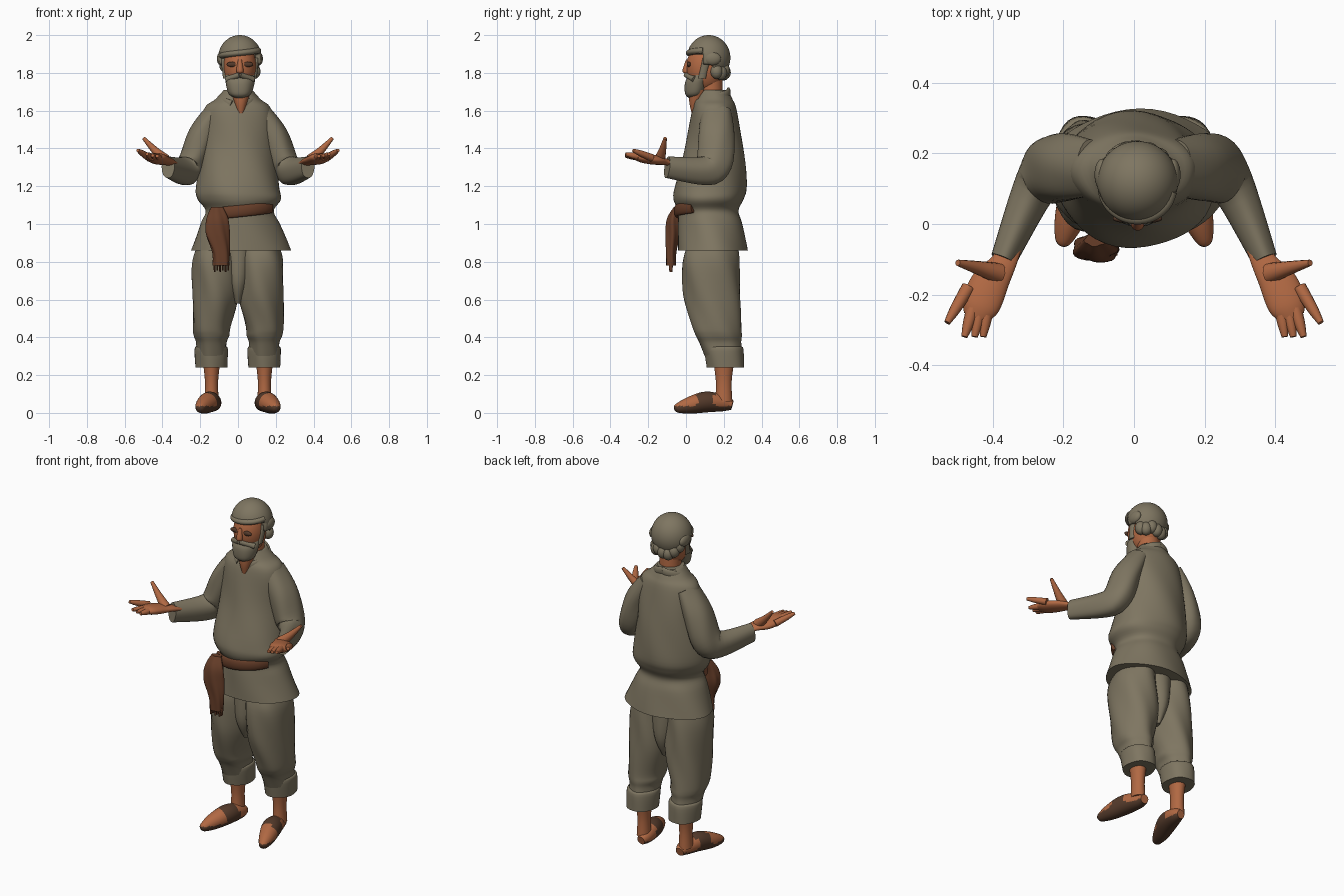
import bpy, bmesh, math, random
from mathutils import Vector

old = bpy.data.objects.get("Cube")
if old:
    bpy.data.objects.remove(old)
random.seed(4)
X, Y, Z = Vector((1, 0, 0)), Vector((0, 1, 0)), Vector((0, 0, 1))


def material(name, *rgb):
    mat = bpy.data.materials.new(name)
    mat.use_nodes = True
    mat.diffuse_color = (*rgb, 1)
    mat.node_tree.nodes["Principled BSDF"].inputs["Base Color"].default_value = (*rgb, 1)
    return mat


drab = material("drab cloth", .21, .18, .12)
skin = material("skin", .44, .14, .056)
brown = material("sash brown", .135, .048, .022)
leather = material("dark leather", .09, .043, .024)


def finish(name, bm, mats, rule=None):
    bmesh.ops.recalc_face_normals(bm, faces=bm.faces)
    for face in bm.faces:
        face.smooth = True
        if rule:
            face.material_index = int(rule(face.calc_center_median()))
    mesh = bpy.data.meshes.new(name)
    bm.to_mesh(mesh)
    bm.free()
    mesh.set_sharp_from_angle(angle=math.radians(50))
    for mat in mats:
        mesh.materials.append(mat)
    ob = bpy.data.objects.new(name, mesh)
    bpy.context.collection.objects.link(ob)
    return ob


def smooth_path(stations, steps):
    """Catmull-Rom interpolation through all station values."""
    padded = [stations[0], *stations, stations[-1]]
    rows = []
    for quad in zip(padded, padded[1:], padded[2:], padded[3:]):
        for i in range(steps):
            t = i / steps
            rows.append([b + t / 2 * (c - a + t * (2 * a - 5 * b + 4 * c - d + t * (3 * (b - c) + d - a)))
                         for a, b, c, d in zip(*quad)])
    return rows + [list(stations[-1])]


def loft(name, mats, stations, hint=None, flat=1, fold=0, seg=32, steps=5, rule=None):
    """Skin ellipses (x, y, z, radius[, second radius]); rings are level unless a hint axis is given."""
    rows = smooth_path([p if len(p) > 4 else (*p, p[-1] * flat) for p in stations], steps)
    bm = bmesh.new()
    rings = []
    for i, (x, y, z, wide, deep) in enumerate(rows):
        across, along = X, Y
        if hint:
            before, after = rows[max(i - 1, 0)], rows[min(i + 1, len(rows) - 1)]
            tangent = (Vector(after[:3]) - Vector(before[:3])).normalized()
            across = (hint - tangent * hint.dot(tangent)).normalized()
            along = tangent.cross(across)
        ring = []
        for k in range(seg):
            turn = math.tau * k / seg
            offset = wide * math.cos(turn) * across + deep * math.sin(turn) * along
            crease = 1 + fold * math.sin(5 * turn + 15 * z)
            ring.append(bm.verts.new(Vector((x, y, z)) + crease * offset))
        rings.append(ring)
    for low, high in zip(rings, rings[1:]):
        for k in range(seg):
            n = (k + 1) % seg
            bm.faces.new((low[k], low[n], high[n], high[k]))
    bm.faces.new(rings[0])
    bm.faces.new(rings[-1])
    return finish(name, bm, mats, rule)


def ball(name, mat, center, radii, cut=None):
    bm = bmesh.new()
    bmesh.ops.create_uvsphere(bm, u_segments=48, v_segments=32, radius=1)
    for v in bm.verts:
        v.co = Vector(center) + Vector([c * r for c, r in zip(v.co, radii)])
    if cut:
        gone = [face for face in bm.faces if cut(face.calc_center_median())]
        bmesh.ops.delete(bm, geom=gone, context='FACES')
    return finish(name, bm, [mat])


def arc(center, wide, deep, start, end, rise, radius, count=9):
    """Stations along a horizontal elliptical arc that climbs steadily by rise."""
    points = []
    for i in range(count):
        t = i / (count - 1)
        turn = math.radians(start + (end - start) * t)
        offset = Vector((wide * math.cos(turn), deep * math.sin(turn), rise * t))
        points.append((*(Vector(center) + offset), radius))
    return points


def mirrored(sign, stations):
    return [(sign * p[0], *p[1:]) for p in stations]


# Tunic with bloused waist and flared hem
loft("tunic", [drab], [
    (0, .145, 1.71, .075, .075), (0, .15, 1.66, .12, .095), (0, .15, 1.6, .18, .118),
    (0, .15, 1.4, .19, .155), (0, .13, 1.2, .22, .19), (.01, .12, 1.13, .22, .185),
    (.01, .12, 1.07, .18, .16), (.01, .13, 1, .21, .17), (.015, .14, .86, .265, .185)], fold=.015, seg=48)

# Neck and the open front of the collar
loft("neck", [skin], [(.01, .14, 1.6, .06), (.01, .13, 1.8, .06)])
loft("neck_opening", [skin], [(.015, .07, 1.71, .055), (.015, .05, 1.64, .032), (.015, .045, 1.57, .01)])

# Seat joining the trouser legs
loft("trouser_seat", [drab], [(0, .14, .9, .1, .13), (0, .14, .7, .07, .13), (0, .14, .58, .02, .08)])

for sign, word in ((-1, "right"), (1, "left")):
    def part(label, mats, stations, hint=None, **options):
        loft(word + "_" + label, mats, mirrored(sign, stations), hint, **options)

    part("collar", [drab], arc((0, .135, 1.7), .09, .09, 95, -68, -.07, .024), Z, flat=.5)

    # Sleeve from shoulder through the bent elbow to the cuff
    part("sleeve", [drab], [
        (.12, .16, 1.6, .05, .08), (.19, .16, 1.47, .074, .095), (.245, .15, 1.32, .075, .095),
        (.288, .09, 1.28, .06, .075), (.37, -.1, 1.3, .037, .057)], X, fold=.02)

    # Open hand, palm up, with fanned fingers
    part("palm", [skin], [
        (.34, -.04, 1.31, .03), (.37, -.11, 1.33, .037), (.41, -.17, 1.34, .054),
        (.435, -.23, 1.35, .054), (.45, -.265, 1.355, .035)], X, flat=.48)
    for i, label in enumerate(("index", "middle", "ring", "little")):
        knuckle = Vector((.47 - .019 * i, -.18 - .04 * min(i, 1), 1.35))
        tip = knuckle + Vector((.06, 0, .04)) / (i + 1) - Y / 10
        part(label + "_finger", [skin], [
            (*knuckle, .02), (*knuckle.lerp(tip, .6), .016), (*tip, .009)], X, seg=12)
    part("thumb", [skin], [(.385, -.14, 1.34, .03), (.44, -.125, 1.39, .02), (.5, -.11, 1.455, .009)],
         Y, seg=12)

    # Trouser leg gathered into a rolled cuff
    part("trouser_leg", [drab], [
        (.11, .14, .9, .1, .13), (.12, .13, .8, .12, .15), (.12, .14, .62, .12, .15),
        (.14, .16, .46, .1, .13), (.14, .17, .41, .094, .122), (.14, .18, .37, .08, .11),
        (.14, .2, .3, .08, .1)], fold=.03)
    part("cuff", [drab], [(.14, .2, .35, .07), (.14, .2, .34, .088), (.14, .21, .24, .084)],
         flat=1.17, fold=.02)

    # Bare shin and low shoe with dark sole and instep strap
    part("shin", [skin], [(.14, .2, .3, .05), (.14, .2, .17, .035), (.14, .2, .06, .038)], flat=1.2)
    part("shoe", [skin, leather], [
        (.13, .245, .04, .025), (.13, .2, .05, .042), (.15, .11, .058, .055), (.18, .02, .04, .045),
        (.2, -.045, .025, .025), (.205, -.06, .02, .01)], X,
        rule=lambda c: c.z < .036 or .06 < c.y < .15)

    # Sideburn, moustache half, eye and hair tuft
    loft(word + "_sideburn", [drab], [
        (.01 + sign * .075, .085, 1.77, .014), (.01 + sign * .088, .11, 1.88, .014)], flat=1.5)
    loft(word + "_moustache", [drab], [(.01, 0, 1.79, .014), (.01 + sign * .07, .045, 1.765, .016)], Z)
    ball(word + "_eye", leather, (.01 + sign * .04, .015, 1.845), (.03, .011, .014))
    ball(word + "_hair_tuft", drab, (.01 + sign * .1, .14, 1.875), (.022, .045, .035))

# Head, nose and beard
ball("head", skin, (.01, .105, 1.83), (.088, .103, .13))
loft("nose", [skin], [(.01, .01, 1.87, .01), (.01, 0, 1.81, .019), (.01, .01, 1.795, .01)], seg=16)
loft("beard", [drab], [
    (.01, .035, 1.668, .025), (.01, .045, 1.69, .06), (.01, .06, 1.75, .077),
    (.01, .085, 1.79, .08)], flat=.85, fold=.02)

# Hair cap, swept fringe and loose locks at the nape
hair = ball("hair", drab, (.01, .12, 1.88), (.115, .115, .12),
            cut=lambda c: c.z < 1.9 and c.y < .085 or c.z < 1.84 and c.y < .15)
shell = hair.modifiers.new("thickness", 'SOLIDIFY')
shell.thickness = .03
loft("fringe", [drab], arc((.01, .11, 1.89), .095, .092, 180, 350, .03, .016), Z, flat=1.2)
for x, y, z, radius in arc((.01, .13, 1.82), .085, .075, 25, 155, 0, .032, 7):
    ball("hair_lock", drab, (x, y, z + random.uniform(-.025, .025)), (radius, radius, radius * 1.2))

# Waist sash across the front, with a hanging fringed end
loft("sash_belt", [brown], arc((.01, .12, 1.05), .19, .17, 217, 330, .04, .032), Z, flat=.45)
loft("sash_end", [brown], [
    (-.11, -.045, 1.09, .03), (-.11, -.065, 1.03, .055), (-.11, -.07, .95, .063),
    (-.09, -.08, .85, .045), (-.09, -.08, .78, .042)], flat=.6, fold=.08)
for i in range(6):
    x = .0145 * i - .124
    loft("sash_fringe", [brown], [(x, -.08, .8, .006), (x, -.08, .745 + i % 2 / 99, .004)], flat=2, seg=8)
